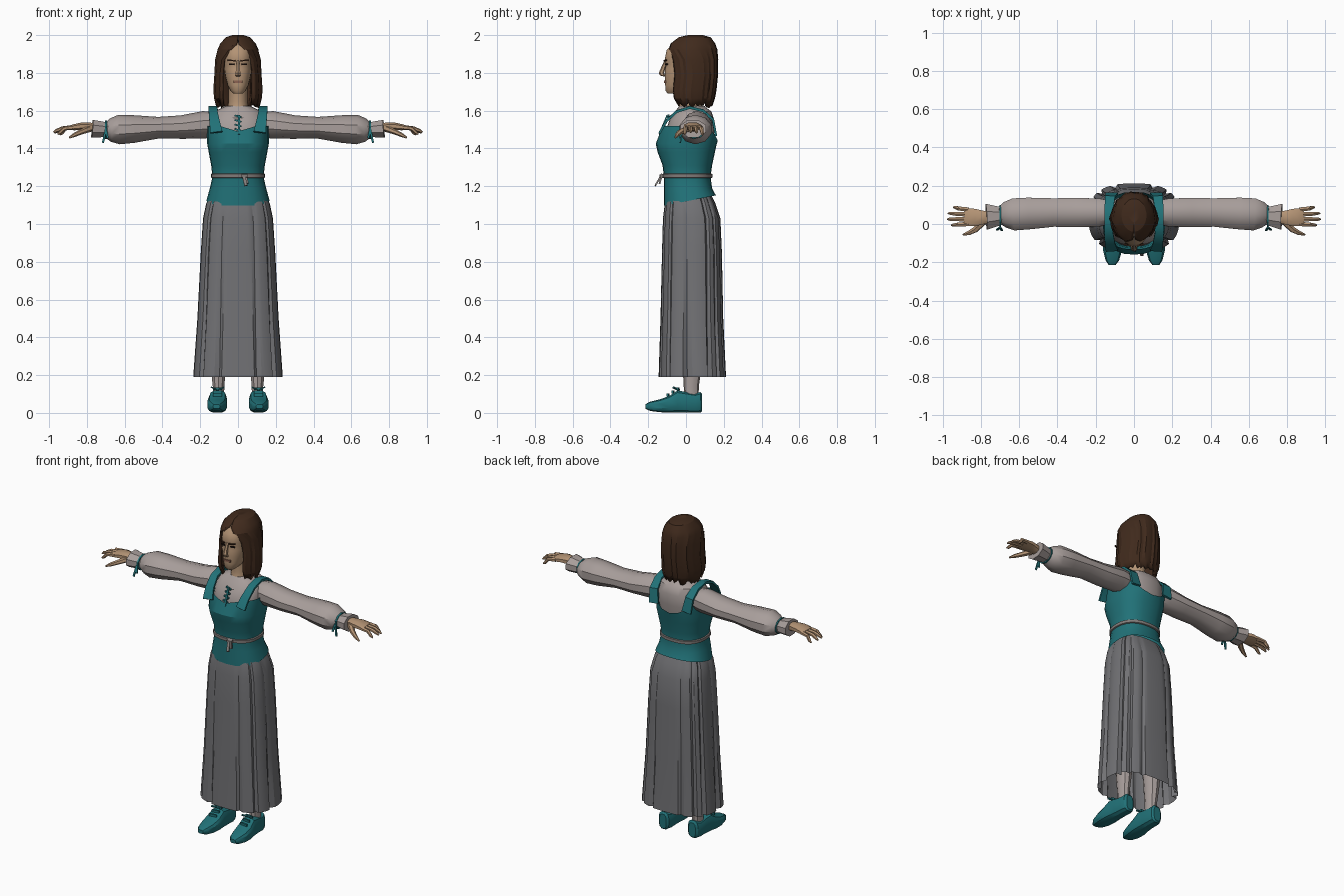
import bpy, bmesh, math, random
from mathutils import Vector as V

random.seed(4)
X, Y, Z = V((1, 0, 0)), V((0, 1, 0)), V((0, 0, 1))


def mat(name, r, g, b):
    m = bpy.data.materials.new(name)
    m.diffuse_color = [(c / 255) ** 2.2 for c in (r, g, b)] + [1]
    return m


skin = mat("skin", 178, 146, 116)
hair = mat("brown hair", 66, 46, 34)
teal = mat("teal cloth", 38, 113, 119)
linen = mat("pale linen", 166, 156, 153)
grey = mat("grey wool", 113, 113, 116)
cord = mat("belt grey", 128, 122, 120)
dark = mat("dark eye", 38, 28, 24)
lips = mat("lips", 138, 98, 82)


def sup(a, p):
    """Unit superellipse point."""
    c, s = math.cos(a), math.sin(a)
    return (math.copysign(abs(c) ** (2 / p), c), math.copysign(abs(s) ** (2 / p), s))


def ring(z, xw, yf, yb, n=24, p=2.4, tilt=0):
    """Horizontal ring from half width, front y and back y."""
    out = []
    for i in range(n):
        c, s = sup(2 * math.pi * i / n, p)
        y = (yf + yb) / 2 + (yb - yf) / 2 * s
        out.append(V((xw * c, y, z + tilt * y)))
    return out


def loft(name, rings, m, caps=(True, True), closed=True, mirror=False, angle=35):
    bm = bmesh.new()
    rows = [[bm.verts.new(p) for p in r] for r in rings]
    n = len(rows[0])
    for a, b in zip(rows, rows[1:]):
        for i in range(n if closed else n - 1):
            j = (i + 1) % n
            bm.faces.new((a[i], a[j], b[j], b[i]))
    if caps[0]:
        bm.faces.new(rows[0][::-1])
    if caps[1]:
        bm.faces.new(rows[-1])
    bmesh.ops.recalc_face_normals(bm, faces=bm.faces)
    me = bpy.data.meshes.new(name)
    bm.to_mesh(me)
    bm.free()
    me.materials.append(m)
    ob = bpy.data.objects.new(name, me)
    bpy.context.collection.objects.link(ob)
    if mirror:
        ob.modifiers.new("mirror", "MIRROR").use_mirror_merge = False
    bpy.ops.object.select_all(action='DESELECT')
    ob.select_set(True)
    bpy.context.view_layer.objects.active = ob
    bpy.ops.object.shade_smooth_by_angle(angle=math.radians(angle))
    return ob


def tube(name, pts, m, side=Y, n=8, p=2, axis=None, mirror=True, angle=35):
    """Sweep of ellipses; each point is x, y, z, half size along side, other half size."""
    P = [V(q[:3]) for q in pts]
    rings = []
    for i, q in enumerate(pts):
        t = axis or (P[min(i + 1, len(P) - 1)] - P[max(i - 1, 0)]).normalized()
        s = (side - t * side.dot(t)).normalized()
        u = t.cross(s)
        r = []
        for k in range(n):
            c, d = sup(2 * math.pi * (k + .5) / n, p)
            r.append(P[i] + s * q[3] * c + u * q[4] * d)
        rings.append(r)
    return loft(name, rings, m, mirror=mirror, angle=angle)


def strip(name, a, b, m, w=.006, h=.004, side=X, mirror=False):
    return tube(name, [(*a, w, h), (*b, w, h)], m, side=side, n=4, p=6, mirror=mirror)


# Skirt: open at the hem, with sharp pleat notches
N = 72
pleats = {-90 - 20, -90 + 20, -90 - 50, -90 + 50, 25, 155, 70, 110, 45, 135, -5, 185}
skirt = []
for z, xw, yf, yb, dep in ((1.16, .14, -.10, .13, 0), (1.11, .168, -.112, .155, .05),
                           (1.03, .185, -.122, .182, .04), (.85, .197, -.127, .19, .03),
                           (.5, .215, -.135, .197, .05), (.19, .237, -.145, .212, .09)):
    r = ring(z, xw, yf, yb, N, 2.7)
    c = V((0, (yf + yb) / 2, z))
    for i in range(N):
        a = round(360 * i / N)
        if a in pleats or a - 360 in pleats:
            r[i] = c + (r[i] - c) * (1 - dep * (1.6 if a in (25, 155) else 1))
    skirt.append(r)
loft("skirt", skirt, grey, caps=(False, False), angle=28)

# Blouse body, neck and collar
loft("blouse_body", [ring(1.40, .135, -.10, .135), ring(1.48, .15, -.112, .148), ring(1.55, .148, -.088, .15),
                     ring(1.595, .125, -.058, .135), ring(1.625, .065, -.035, .095)], linen)
loft("neck", [ring(1.565, .062, -.079, .09, 14, 2, .25), ring(1.605, .056, -.045, .085, 14, 2, .2),
              ring(1.65, .05, -.03, .075, 14, 2), ring(1.74, .05, -.045, .08, 14, 2)], skin)
loft("collar", [ring(1.575, .068, -.088, .1, 16, 2, .35), ring(1.59, .07, -.086, .1, 16, 2, .35),
                ring(1.594, .06, -.078, .088, 16, 2, .35)], linen, caps=(False, False))

# Bodice with scooped back neckline
top = ring(1.51, .163, -.133, .168)
for v in top:
    v.z = 1.44 + 4 * v.x ** 2 if v.y > .05 else 1.49 + min(.03, abs(v.x) * .3)
loft("bodice", [ring(1.12, .167, -.117, .158, tilt=.2), ring(1.19, .149, -.117, .138), ring(1.25, .135, -.117, .13),
                ring(1.31, .142, -.124, .138), ring(1.38, .155, -.15, .153),
                ring(1.425, .163, -.16, .163), top], teal, caps=(False, False), angle=25)
tube("shoulder_strap", [(.115, -.138, 1.485, .036, .007), (.125, -.104, 1.545, .030, .007),
                        (.132, -.05, 1.595, .026, .008), (.133, .02, 1.617, .025, .008),
                        (.13, .09, 1.60, .026, .008), (.125, .142, 1.555, .030, .007),
                        (.115, .158, 1.47, .036, .007)], teal, side=X, n=4, p=6)
# Front panel lines and neck lacing
for i in range(4):
    z = 1.575 - .024 * i
    y = -.092 - .011 * i
    strip("neck_lace", (-.017, y, z), (.017, y - .004, z - .01), teal, .005, .006, side=Z)
strip("lace_tail", (.004, -.10, 1.575), (.006, -.142, 1.475), teal, .006, .004)

# Belt with knot and hanging ends
loft("belt", [ring(1.243, .137, -.12, .134), ring(1.246, .144, -.126, .14), ring(1.264, .144, -.126, .14),
              ring(1.267, .137, -.12, .134)], cord, caps=(False, False))
tube("belt_knot", [(.018, -.13, 1.255, .012, .012), (.05, -.128, 1.255, .012, .012)], cord, n=6, mirror=False)
strip("belt_end_long", (.03, -.132, 1.255), (.042, -.163, 1.203), cord, .009, .005)
strip("belt_end_short", (.04, -.13, 1.25), (.05, -.14, 1.215), cord, .007, .005)

# Sleeves, cuffs and wrist ribbons
tube("sleeve", [(.10, .06, 1.53, .06, .06), (.18, .06, 1.525, .077, .073), (.30, .06, 1.513, .08, .062),
                (.42, .06, 1.51, .078, .057), (.55, .055, 1.503, .087, .073), (.63, .05, 1.50, .088, .078),
                (.675, .047, 1.498, .070, .062), (.70, .042, 1.499, .05, .042)], linen, n=10)
tube("cuff", [(.69, .042, 1.499, .05, .042), (.71, .041, 1.50, .055, .044), (.772, .038, 1.505, .073, .05)],
     linen, n=8, angle=25)
tube("wrist_ribbon", [(.694, .042, 1.499, .06, .048), (.704, .042, 1.499, .06, .048)], teal, n=10)
strip("ribbon_tail", (.70, -.018, 1.50), (.715, -.03, 1.43), teal, .006, .004, mirror=True)
strip("ribbon_loop", (.70, -.018, 1.50), (.69, -.034, 1.455), teal, .006, .004, mirror=True)

# Hands
tube("palm", [(.74, .036, 1.508, .03, .024), (.79, .034, 1.515, .038, .024), (.83, .034, 1.517, .048, .021),
              (.87, .036, 1.512, .05, .017), (.885, .037, 1.51, .046, .013)], skin, n=8, p=2.4)
for i, (tip, drop) in enumerate(((.955, 1.475), (.976, 1.485), (.972, 1.482), (.945, 1.472))):
    y0, y1 = .0 + .025 * i, -.006 + .031 * i
    xm = (.865 + tip) / 2 + .01
    tube("finger", [(.865, y0, 1.512, .013, .013), (xm, (y0 + y1) / 2, 1.506, .012, .011),
                    (tip - .012, y1, drop + .008, .009, .009), (tip, y1, drop, .004, .004)], skin, n=6)
tube("thumb", [(.785, .012, 1.505, .018, .018), (.83, -.03, 1.488, .016, .014), (.865, -.048, 1.472, .012, .011),
               (.893, -.056, 1.457, .005, .005)], skin, n=6)

# Stockings and shoes
tube("stocking", [(.103, .028, .06, .031, .038), (.103, .028, .14, .032, .04), (.104, .032, .24, .042, .05),
                  (.103, .036, .36, .053, .058), (.10, .03, .5, .056, .058), (.095, .03, .75, .072, .075)],
     linen, side=X, n=10)
shoe = []
for y, xc, w, zb, zt in ((-.215, .114, .018, .022, .046), (-.19, .113, .036, .01, .06), (-.14, .112, .05, .003, .072),
                         (-.09, .110, .053, .001, .09), (-.045, .107, .048, 0, .12), (0, .105, .044, 0, .112),
                         (.05, .104, .044, 0, .103), (.076, .103, .036, 0, .112), (.086, .103, .024, .008, .10)):
    shoe.append((xc, y, (zb + zt) / 2, w, (zt - zb) / 2))
tube("shoe", shoe, teal, side=X, n=12, p=3, axis=Y, angle=30)
for i in range(3):
    y, z = -.04 - .026 * i, .127 - .016 * i
    strip("shoe_lace", (.085, y, z), (.132, y - .006, z), teal, .006, .008, side=Y, mirror=True)
strip("lace_bow", (.108, -.035, .12), (.14, -.068, .135), teal, .006, .004, side=Y, mirror=True)
strip("lace_bow", (.108, -.035, .12), (.075, -.068, .135), teal, .006, .004, side=Y, mirror=True)

# Head and face
loft("head", [ring(1.69, .024, -.098, -.03, 18), ring(1.705, .04, -.108, .0, 18), ring(1.735, .056, -.111, .06, 18),
              ring(1.78, .068, -.113, .1, 18), ring(1.82, .074, -.112, .12, 18), ring(1.845, .075, -.106, .13, 18),
              ring(1.87, .077, -.114, .13, 18), ring(1.92, .075, -.104, .13, 18), ring(1.96, .055, -.065, .1, 18)],
     skin)
tube("nose", [(0, -.105, 1.865, .008, .010), (0, -.119, 1.83, .010, .012), (0, -.13, 1.80, .015, .014),
              (0, -.124, 1.787, .017, .014), (0, -.108, 1.78, .010, .008)], skin, side=X, n=6, axis=Z, mirror=False)
strip("eye", (.019, -.107, 1.845), (.046, -.100, 1.845), dark, .005, .004, side=Z, mirror=True)
strip("eyebrow", (.014, -.116, 1.864), (.055, -.104, 1.868), hair, .004, .004, side=Z, mirror=True)
strip("mouth", (-.024, -.111, 1.753), (.024, -.111, 1.753), lips, .007, .006, side=Z)

# Hair: shell open at the face, with ragged locks
C = 41
lock = [random.uniform(-.035, .03) + (.015 if i % 2 else -.015) for i in range(C)]
rows = []
for k, (z, xw, yf, yb, gap) in enumerate((
        (2.0, .03, .01, .09, 0), (1.988, .065, -.04, .132, 0), (1.955, .095, -.082, .155, 3),
        (1.925, .108, -.1, .165, 17), (1.87, .117, -.102, .169, 38), (1.79, .121, -.1, .168, 43),
        (1.71, .126, -.105, .16, 41), (1.665, .122, -.098, .152, 42), (1.63, .11, -.07, .138, 44))):
    row = []
    for i in range(C):
        a = math.radians(-90 + gap + (360 - 2 * gap) * i / (C - 1))
        s = 1 + lock[i] * min(1, k / 4)
        zz = z + (random.uniform(-.018, .02) if k == 8 else 0)
        row.append(V((xw * s * math.cos(a), (yf + yb) / 2 + (yb - yf) / 2 * s * math.sin(a), zz)))
    rows.append(row)
h = loft("hair", rows, hair, caps=(True, False), closed=False, angle=22)
sol = h.modifiers.new("thickness", "SOLIDIFY")
sol.thickness = .014
sol.offset = -1
